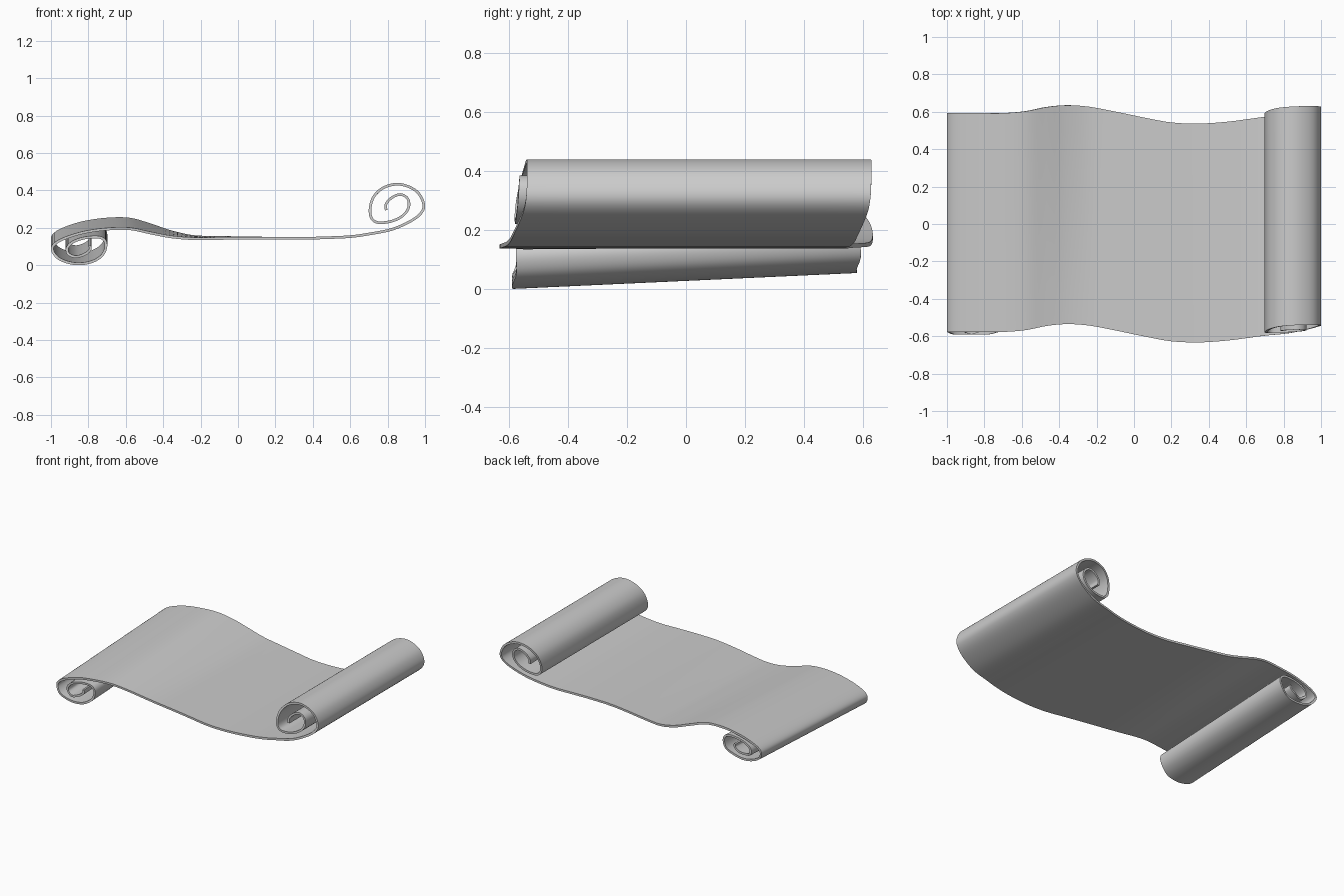
import bpy, bmesh
from mathutils import Vector

if "Cube" in bpy.data.objects:
    bpy.data.objects.remove(bpy.data.objects["Cube"])

HALF_WIDTH = 0.585
THICK = 0.014

# Right-hand roll, from the sheet inward: x, z, sideways drift in y
roll = [(0.70, 0.167, -0.012), (0.82, 0.191, 0.0), (0.92, 0.234, 0.02), (0.978, 0.278, 0.036),
        (0.993, 0.325, 0.043), (0.965, 0.385, 0.045), (0.91, 0.421, 0.045), (0.845, 0.433, 0.043),
        (0.775, 0.413, 0.036), (0.725, 0.365, 0.022), (0.706, 0.30, 0.008), (0.715, 0.25, 0.003),
        (0.75, 0.228, 0.004), (0.82, 0.235, 0.006), (0.88, 0.264, 0.010), (0.912, 0.308, 0.015),
        (0.908, 0.355, 0.018), (0.87, 0.378, 0.02), (0.825, 0.363, 0.018), (0.792, 0.328, 0.015),
        (0.792, 0.294, 0.012)]

# Left-hand roll: the same spiral turned over and flattened (4th value: tilt along y)
left = [(-x, 0.007 + (0.433 - z) * 0.70 + 0.027, 0.008 - (0.013 if 0.37 < z else 0), 0.027)
        for x, z, d in reversed(roll)]
# Wavy sheet between the rolls
middle = [(-0.58, 0.221, 0.018, 0.026), (-0.47, 0.195, 0.040, 0.022), (-0.36, 0.166, 0.050, 0.014),
          (-0.24, 0.148, 0.042, 0.006), (-0.10, 0.146, 0.016, 0.003), (0.05, 0.146, -0.015, 0.001),
          (0.20, 0.144, -0.042, 0), (0.35, 0.144, -0.048, 0), (0.50, 0.148, -0.038, 0),
          (0.61, 0.154, -0.024, 0)]
points = [Vector(p) for p in left + middle + [r + (0,) for r in roll]]


def smooth_path(pts, steps):
    """Catmull-Rom curve through the points."""
    ext = [2 * pts[0] - pts[1]] + pts + [2 * pts[-1] - pts[-2]]
    out = []
    for a, b, c, d in zip(ext, ext[1:], ext[2:], ext[3:]):
        for i in range(steps):
            t = i / steps
            out.append(0.5 * (2 * b + (c - a) * t + (2 * a - 5 * b + 4 * c - d) * t ** 2
                              + (3 * b - a - 3 * c + d) * t ** 3))
    return out + [pts[-1]]


# Sweep the profile across the width
bm = bmesh.new()
rows = 8
grid = []
for x, z, drift, tilt in smooth_path(points, 5):
    line = []
    for j in range(rows + 1):
        s = 2 * j / rows - 1
        line.append(bm.verts.new((x, s * HALF_WIDTH + drift, z + s * tilt)))
    grid.append(line)
for a, b in zip(grid, grid[1:]):
    for j in range(rows):
        bm.faces.new((a[j], b[j], b[j + 1], a[j + 1]))
bmesh.ops.recalc_face_normals(bm, faces=bm.faces)
mesh = bpy.data.meshes.new("parchment_scroll")
bm.to_mesh(mesh)
bm.free()
scroll = bpy.data.objects.new("parchment_scroll", mesh)
bpy.context.collection.objects.link(scroll)

# Paper thickness
mod = scroll.modifiers.new("thickness", 'SOLIDIFY')
mod.thickness = THICK
mod.offset = 0
bpy.context.view_layer.objects.active = scroll
scroll.select_set(True)
bpy.ops.object.modifier_apply(modifier="thickness")
bpy.ops.object.shade_smooth_by_angle()
